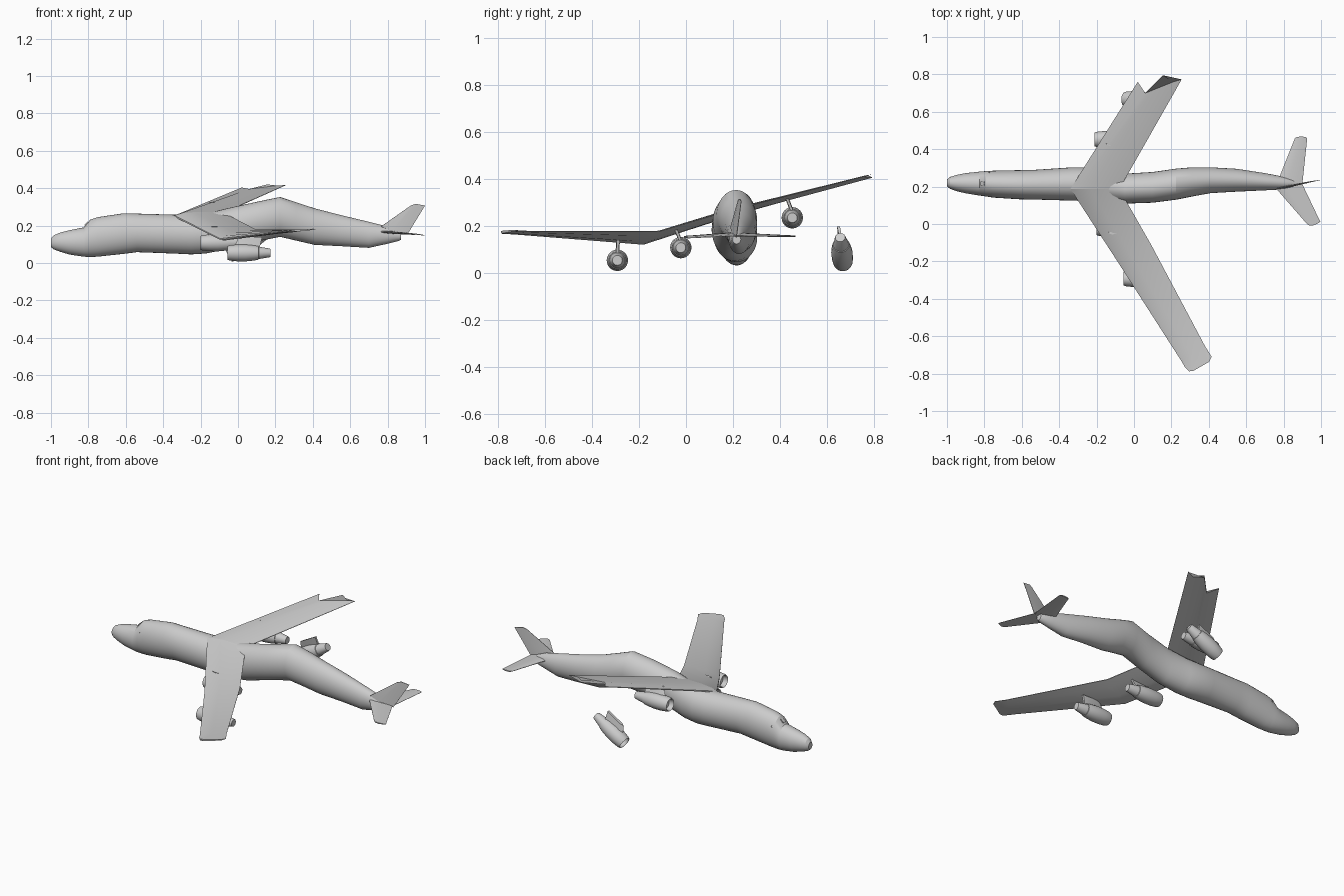
import bpy, bmesh, math
from mathutils import Vector, Matrix

if "Cube" in bpy.data.objects:
    bpy.data.objects.remove(bpy.data.objects["Cube"])


def finish(name, bm, angle=32):
    bmesh.ops.recalc_face_normals(bm, faces=bm.faces)
    me = bpy.data.meshes.new(name)
    bm.to_mesh(me)
    bm.free()
    ob = bpy.data.objects.new(name, me)
    bpy.context.collection.objects.link(ob)
    bpy.ops.object.select_all(action='DESELECT')
    ob.select_set(True)
    bpy.context.view_layer.objects.active = ob
    bpy.ops.object.shade_smooth_by_angle(angle=math.radians(angle))
    return ob


def loft(name, rings, angle=32, matrix=None):
    """Skin a list of equal-length closed rings and cap both ends."""
    bm = bmesh.new()
    vs = [[bm.verts.new(p) for p in r] for r in rings]
    n = len(rings[0])
    for a, b in zip(vs, vs[1:]):
        for i in range(n):
            bm.faces.new((a[i], a[(i + 1) % n], b[(i + 1) % n], b[i]))
    bm.faces.new(vs[0])
    bm.faces.new(vs[-1])
    if matrix:
        bm.transform(matrix)
    return finish(name, bm, angle)


def ellipse(x, y, z, ry, rz, n=32):
    return [Vector((x, y + ry * math.cos(t), z + rz * math.sin(t)))
            for t in (2 * math.pi * i / n for i in range(n))]


# Bent fuselage: x, y centre, half width, bottom z, top z
body = [(-1.0, .22, .018, .085, .13), (-.985, .22, .031, .073, .148),
        (-.95, .219, .043, .06, .163), (-.9, .218, .054, .045, .175),
        (-.825, .216, .064, .034, .19), (-.79, .215, .068, .032, .232),
        (-.75, .213, .072, .034, .245), (-.61, .21, .078, .049, .266),
        (-.54, .21, .079, .058, .264), (-.33, .214, .089, .05, .258),
        (-.25, .213, .09, .046, .258), (-.17, .205, .087, .051, .265),
        (-.05, .189, .08, .075, .294), (.1, .196, .082, .115, .327),
        (.225, .213, .083, .14, .353), (.31, .225, .078, .12, .325),
        (.41, .234, .069, .097, .292), (.55, .234, .061, .09, .256),
        (.7, .226, .046, .081, .22), (.8, .219, .034, .103, .195),
        (.86, .215, .024, .118, .168), (.872, .215, .018, .124, .162)]
loft("fuselage", [ellipse(x, y, (b + t) / 2, w, (t - b) / 2)
                  for x, y, w, b, t in body], 25)

# Cockpit window panes wrapped round the windscreen step
bm = bmesh.new()
for i in range(-2, 3):
    a = i * .42
    m = (Matrix.Translation((-.808 + .014 * abs(i), .216 + .062 * math.sin(a),
                             .135 + .073 * math.cos(a)))
         @ Matrix.Rotation(-a, 4, 'X') @ Matrix.Rotation(-.75, 4, 'Y')
         @ Matrix.Diagonal((.026, .022, .012, 1)))
    bmesh.ops.create_cube(bm, size=1, matrix=m)
finish("cockpit_windows", bm)

FRACTIONS = (0, .12, .4, .75, 1)
DEPTH = (.25, .85, 1, .6, .12)


def section(points, thick):
    """Aerofoil ring through LE and TE, or through five points on the chord."""
    if len(points) == 2:
        le, te = map(Vector, points)
        points = [le.lerp(te, f) for f in FRACTIONS]
    up = [Vector(p) + Vector((0, 0, thick * d / 2)) for p, d in zip(points, DEPTH)]
    low = [Vector(p) - Vector((0, 0, thick * d / 2)) for p, d in zip(points, DEPTH)]
    return up + low[::-1]


# Wings: one torn at the tip, the other folded down at a kink
root = section([(-.34, .187, .25), (-.078, .187, .268)], .03)
loft("torn_wing", [root, section(
    [(.02, .76, .402), (.06, .70, .39), (.155, .795, .413),
     (.21, .76, .41), (.255, .773, .416)], .014)], 20)
loft("bent_wing", [root,
     section([(-.095, -.19, .127), (.095, -.117, .178)], .03),
     section([(.255, -.735, .168), (.378, -.65, .178)], .013),
     section([(.272, -.765, .17), (.295, -.788, .172), (.318, -.785, .174),
              (.402, -.737, .18), (.415, -.71, .18)], .011)], 20)

# Tailplanes and fin
tail = section([(.755, .195, .168), (.9, .213, .158)], .014)
loft("tailplane_back", [tail, section(
    [(.86, .458, .157), (.872, .466, .156), (.895, .467, .156),
     (.918, .466, .156), (.926, .458, .156)], .007)], 20)
loft("tailplane_front", [tail, section(
    [(.925, .0, .156), (.938, -.008, .155), (.957, -.008, .153),
     (.985, .004, .15), (.996, .012, .148)], .007)], 20)


def fin_ring(points, w):
    pts = [Vector(p) for p in points]
    side = Vector((-.2, 1, 0)) * w
    return [p + side * d for p, d in zip(pts, (.3, 1, .2))] + \
           [p - side * d for p, d in zip(pts[::-1], (.2, 1, .3))]


loft("tail_fin", [
    fin_ring([(.765, .19, .195), (.82, .2, .172), (.905, .215, .152)], .006),
    fin_ring([(.925, .221, .308), (.95, .227, .316), (1.0, .236, .307)], .003)], 20)

# Engine cowl, recessed intake and nozzle as one profile: x, radius
ENGINE = [(.035, .006), (.03, .032), (.004, .034), (0, .037), (.012, .041),
          (.05, .045), (.095, .0455), (.14, .041), (.165, .036), (.166, .033),
          (.225, .023), (.23, .021)]


def engine(name, nose, pylon_top, pitch=0.0, yaw=0.0):
    m = (Matrix.Translation(nose) @ Matrix.Rotation(yaw, 4, 'Z')
         @ Matrix.Rotation(pitch, 4, 'Y'))
    loft(name, [ellipse(x, 0, 0, r, r, 24) for x, r in ENGINE], 30, m)
    # Pylon leans from the cowl up to the wing
    dy, dz = pylon_top
    rings = []
    for x0, x1, y, z in ((.03, .17, 0, .025), (.06, .185, dy, dz)):
        rings.append([Vector((x0, y, z)), Vector((x0 + .02, y + .008, z)),
                      Vector((x1, y + .006, z)), Vector((x1, y - .006, z)),
                      Vector((x0 + .02, y - .008, z))])
    loft(name + "_pylon", rings, 30, m)


engine("outer_engine_front", (-.055, -.292, .054), (.003, .086))
engine("inner_engine_front", (-.2, -.022, .108), (-.025, .088))
engine("inner_engine_back", (-.21, .452, .235), (-.025, .09))

# Fallen engine, nose down and clear of the wing
engine("loose_engine", (-.05, .668, .04), (-.012, .078), -math.radians(29), -.06)
